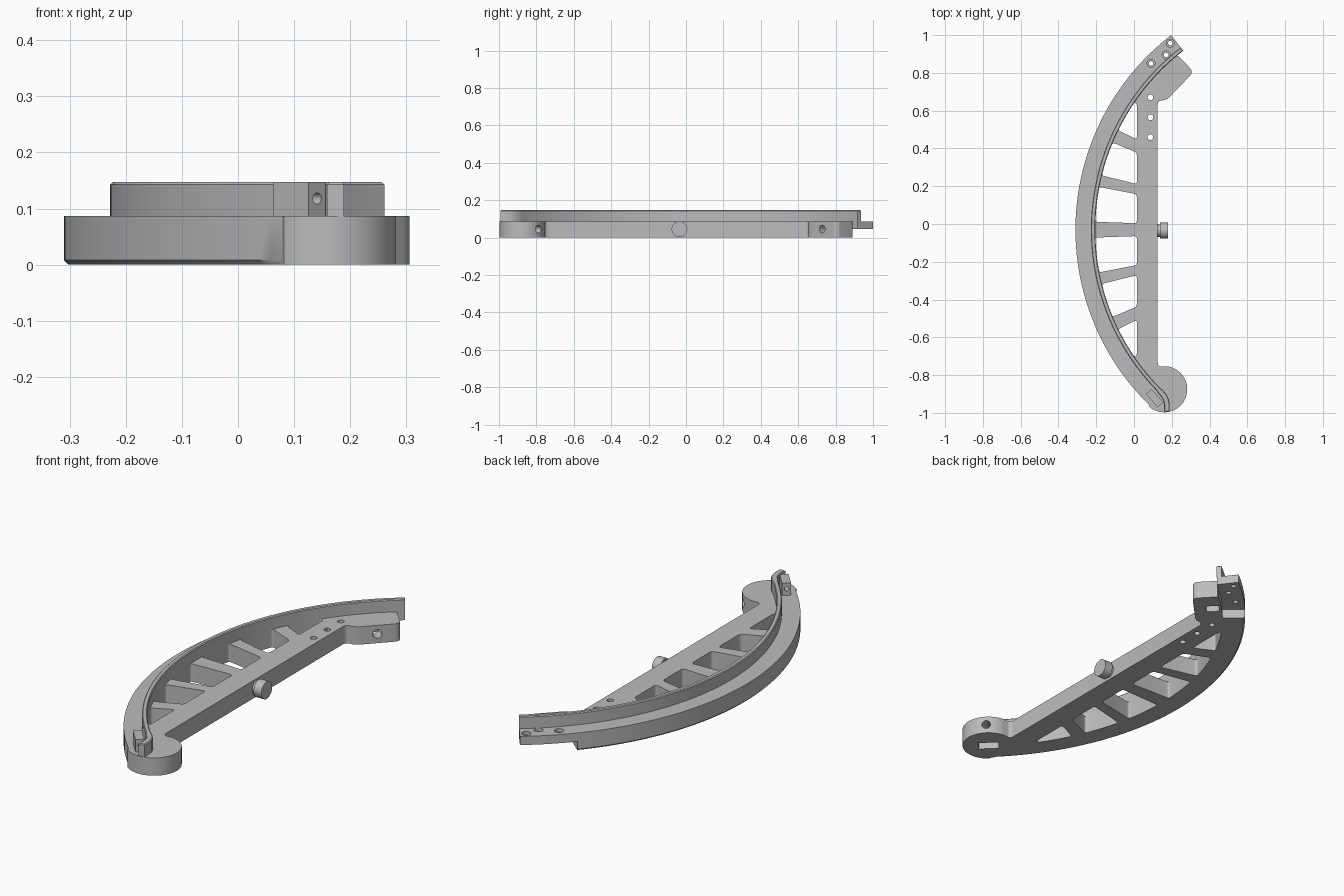
import bpy, bmesh
from math import sin, cos, tan, radians, pi
from mathutils import Vector, Matrix

if "Cube" in bpy.data.objects:
    bpy.data.objects.remove(bpy.data.objects["Cube"])

grey = bpy.data.materials.new("mid grey")
grey.use_nodes = True
grey.diffuse_color = (0.5, 0.5, 0.5, 1)
grey.node_tree.nodes["Principled BSDF"].inputs["Base Color"].default_value = (0.5, 0.5, 0.5, 1)

CX, CY = 0.99, -0.03            # centre of the big arc
R_OUT, R_RAIL, R_IN = 1.3, 1.218, 1.195
DECK, TOP, MID = 0.087, 0.147, 0.045
STEP, END = 41, 52.4            # arc angles of the step and the tip
SPINE_IN, SPINE_OUT = 0.015, 0.125


def on_arc(r, deg):
    a = radians(deg)
    return Vector((CX - r * cos(a), CY + r * sin(a)))


def arc(r, a, b, n):
    return [on_arc(r, a + (b - a) * i / n) for i in range(n + 1)]


def fillet(pts, r, closed=True):
    """Round every sharp corner of a 2D outline."""
    out = []
    for i, p in enumerate(pts):
        if not closed and i in (0, len(pts) - 1):
            out.append(p)
            continue
        a, b = pts[i - 1] - p, pts[(i + 1) % len(pts)] - p
        if pi - a.angle(b) < radians(20):
            out.append(p)
            continue
        s = p + a.normalized() * min(r, a.length * 0.45)
        e = p + b.normalized() * min(r, b.length * 0.45)
        for k in range(6):
            t = k / 5
            out.append(s * (1 - t) ** 2 + p * (2 * t * (1 - t)) + e * t * t)
    return out


def finish(bm, name):
    bmesh.ops.recalc_face_normals(bm, faces=bm.faces)
    me = bpy.data.meshes.new(name)
    bm.to_mesh(me)
    bm.free()
    me.materials.append(grey)
    ob = bpy.data.objects.new(name, me)
    bpy.context.collection.objects.link(ob)
    return ob


def prism(pts, z0, z1):
    bm = bmesh.new()
    f = bm.faces.new([bm.verts.new((p[0], p[1], z0)) for p in pts])
    up = bmesh.ops.extrude_face_region(bm, geom=[f])["geom"]
    bmesh.ops.translate(bm, vec=(0, 0, z1 - z0),
                        verts=[v for v in up if isinstance(v, bmesh.types.BMVert)])
    return bm


def rod(start, end, r, name, n=24):
    start, end = Vector(start), Vector(end)
    d = end - start
    bm = bmesh.new()
    bmesh.ops.create_cone(bm, cap_ends=True, segments=n, radius1=r, radius2=r, depth=d.length,
                          matrix=Matrix.Translation((start + end) / 2)
                          @ d.to_track_quat("Z", "Y").to_matrix().to_4x4())
    return finish(bm, name)


def box(x, y, z0, z1, length, width, deg, name):
    bm = bmesh.new()
    m = (Matrix.Translation((x, y, (z0 + z1) / 2)) @ Matrix.Rotation(radians(deg), 4, "Z")
         @ Matrix.Diagonal((length, width, z1 - z0, 1)))
    bmesh.ops.create_cube(bm, size=1, matrix=m)
    return finish(bm, name)


def cut(ob, cutters):
    for c in cutters:
        c.hide_render = True
        mod = ob.modifiers.new("cut", "BOOLEAN")
        mod.operation, mod.solver, mod.object = "DIFFERENCE", "EXACT", c
    dg = bpy.context.evaluated_depsgraph_get()
    me = bpy.data.meshes.new_from_object(ob.evaluated_get(dg))
    ob.modifiers.clear()
    ob.data = me
    for c in cutters:
        bpy.data.objects.remove(c)


def smooth(ob, deg=30):
    bpy.ops.object.select_all(action="DESELECT")
    ob.select_set(True)
    bpy.context.view_layer.objects.active = ob
    bpy.ops.object.shade_smooth_by_angle(angle=radians(deg))


# Main frame: outer arc, round knob, straight spine, angled foot
KX, KY, KR = 0.16, -0.875, 0.122
knob = [Vector((KX + KR * cos(radians(a)), KY + KR * sin(radians(a)))) for a in range(230, 446, 5)]
foot = [Vector(p) for p in ((0.171, -0.753), (SPINE_OUT, -0.757), (SPINE_OUT, 0.655),
                            (0.172, 0.655), (0.316, 0.805), (0.235, 0.89))]
foot = fillet(foot, 0.03, closed=False)
outline = arc(R_OUT, STEP, -45.5, 64) + knob + foot[1:] + arc(R_IN, 50, STEP, 8)
bm = prism(outline, 0, DECK)
rim = [e for e in bm.edges if all(v.co.z < 0.001 and abs((v.co.xy - Vector((CX, CY))).length - R_OUT) < 0.001
                                  for v in e.verts)]
bmesh.ops.bevel(bm, geom=rim, offset=0.008, segments=1, affect="EDGES")
frame = finish(bm, "frame")

# Pockets between the radial struts
cutters = []
struts = [(-24.4, 1.7), (-12.4, 1.5), (0, 2.0), (12.4, 1.5), (24.4, 1.7)]
gaps = [-34.3] + [s for a, h in struts for s in (a - h, a + h)] + [34.3]
for a, b in zip(gaps[::2], gaps[1::2]):
    spine = [Vector((SPINE_IN, CY + (CX - SPINE_IN) * tan(radians(t)))) for t in (b, a)]
    cutters.append(finish(prism(fillet(arc(R_IN, a, b, 8) + spine, 0.015), -0.1, 0.2), "pocket"))

# Spine holes, side holes and nut slots
for y in (0.46, 0.565, 0.67):
    cutters.append(rod((0.087, y, -0.1), (0.087, y, 0.2), 0.015, "spine_hole"))
cutters.append(rod((KX, KY, MID), (KX + 0.12, KY + 0.12, MID), 0.021, "knob_hole"))
cutters.append(box(KX, KY, -0.05, 0.07, 0.055, 0.095, 45, "knob_slot"))
cutters.append(rod((0.18, 0.79, MID), (0.29, 0.68, MID), 0.021, "foot_hole"))
cutters.append(box(0.18, 0.79, -0.05, 0.07, 0.05, 0.06, 45, "foot_slot"))
cut(frame, cutters)
smooth(frame)

# Thin tab at the tip, with countersunk holes
tab = finish(prism(arc(R_OUT, STEP, END, 10) + arc(R_IN, END, STEP, 10), MID, DECK), "end_tab")
cutters = []
for x, y in ((0.09, 0.85), (0.17, 0.895), (0.192, 0.957)):
    cutters.append(rod((x, y, 0), (x, y, 0.2), 0.012, "tab_hole"))
    cutters.append(rod((x, y, 0.07), (x, y, 0.2), 0.021, "tab_sink"))
cut(tab, cutters)
smooth(tab)

# Raised rail that follows the inner arc and hooks outward at the knob
mid = arc((R_RAIL + R_IN) / 2, END, -44, 64)
mid += [Vector(p) for p in ((0.143, -0.891), (0.16, -0.911), (0.17, -0.932), (0.174, -0.955), (0.174, -0.993))]
left, right = [], []
for i, p in enumerate(mid):
    t = (mid[min(i + 1, len(mid) - 1)] - mid[max(i - 1, 0)]).normalized()
    half = 0.0115 if i < 65 else 0.015
    side = Vector((-t.y, t.x)) * half
    left.append(p + side)
    right.append(p - side)
bm = prism(left + right[::-1], DECK - 0.003, TOP)
crown = [e for e in bm.edges if all(v.co.z > TOP - 0.001 for v in e.verts)]
bmesh.ops.bevel(bm, geom=crown, offset=0.004, segments=1, affect="EDGES")
smooth(finish(bm, "rail"))

# Small drilled stop block beside the rail hook
block = box(0.109, -0.922, DECK - 0.003, TOP, 0.095, 0.04, -48, "stop_block")
cut(block, [rod((0.06, -0.868, 0.118), (0.18, -1.0, 0.118), 0.01, "block_hole")])

# Pin on the straight side: narrow neck and wide head
smooth(rod((0.115, -0.035, MID), (0.142, -0.035, MID), 0.033, "pin_neck", 32))
smooth(rod((0.138, -0.035, MID), (0.18, -0.035, MID), 0.042, "pin_head", 32))
